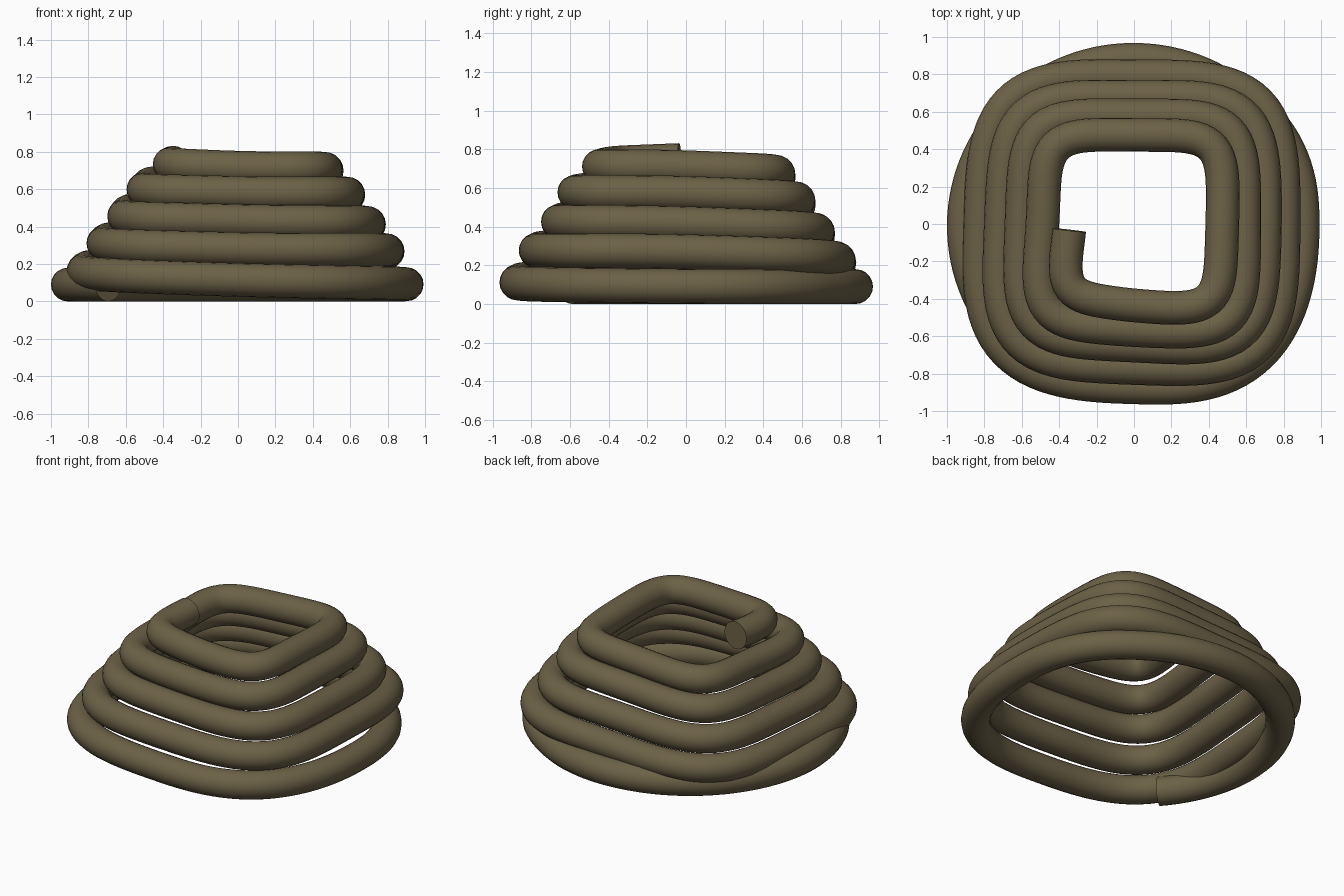
import bpy, math

if "Cube" in bpy.data.objects:
    bpy.data.objects.remove(bpy.data.objects["Cube"])

# Quarter-turn keys from the top end downwards: left, front, right, back, left ...
R = [.343, .435, .472, .477, .49, .567, .59, .58, .602, .65, .70, .68, .712,
     .77, .80, .79, .822, .873, .902, .878, .91, .91]
Z = [.743, .715, .705, .665, .61, .58, .572, .525, .465, .43, .415, .365, .32,
     .28, .27, .22, .17, .115, .092, .09, .09, .09]
TUBE = .09


def smooth(keys, u):
    """Catmull-Rom value between quarter-turn keys."""
    i = min(int(u), len(keys) - 2)
    t = u - i
    a, b, c, d = (keys[max(0, min(len(keys) - 1, i + k))] for k in (-1, 0, 1, 2))
    return b + .5 * t * (c - a + t * (2*a - 5*b + 4*c - d + t * (3*(b - c) + d - a)))


def squareness(u):
    """Superellipse power: rounded square at the top, circle at the base."""
    if u < 16:
        return 5.2 - 1.7 * u / 16
    return max(2.0, 3.5 - 1.5 * (u - 16) / 2.6)


# Coil centre line
points = []
start, end, steps = .06, 20.45, 640
for k in range(steps + 1):
    u = start + (end - start) * k / steps
    ang = math.pi + u * math.pi / 2
    c, s, n = math.cos(ang), math.sin(ang), squareness(u)
    r = smooth(R, u) / (abs(c)**n + abs(s)**n)**(1 / n)
    points.append((r * c, r * s, max(TUBE, smooth(Z, u)), 1))

# Round tube swept along the coil, with flat end caps
curve = bpy.data.curves.new("coil", 'CURVE')
curve.dimensions = '3D'
curve.twist_mode = 'Z_UP'
curve.bevel_depth = TUBE
curve.bevel_resolution = 8
curve.use_fill_caps = True
spline = curve.splines.new('POLY')
spline.points.add(steps)
for p, co in zip(spline.points, points):
    p.co = co
coil = bpy.data.objects.new("coil", curve)
bpy.context.collection.objects.link(coil)

mat = bpy.data.materials.new("olive brown")
mat.diffuse_color = (.15, .12, .063, 1)
mat.use_nodes = True
mat.node_tree.nodes["Principled BSDF"].inputs["Base Color"].default_value = mat.diffuse_color
curve.materials.append(mat)

bpy.context.view_layer.objects.active = coil
coil.select_set(True)
bpy.ops.object.convert(target='MESH')
coil = bpy.context.view_layer.objects.active
coil.name = "coil"
bpy.ops.object.shade_smooth_by_angle(angle=math.radians(40))
